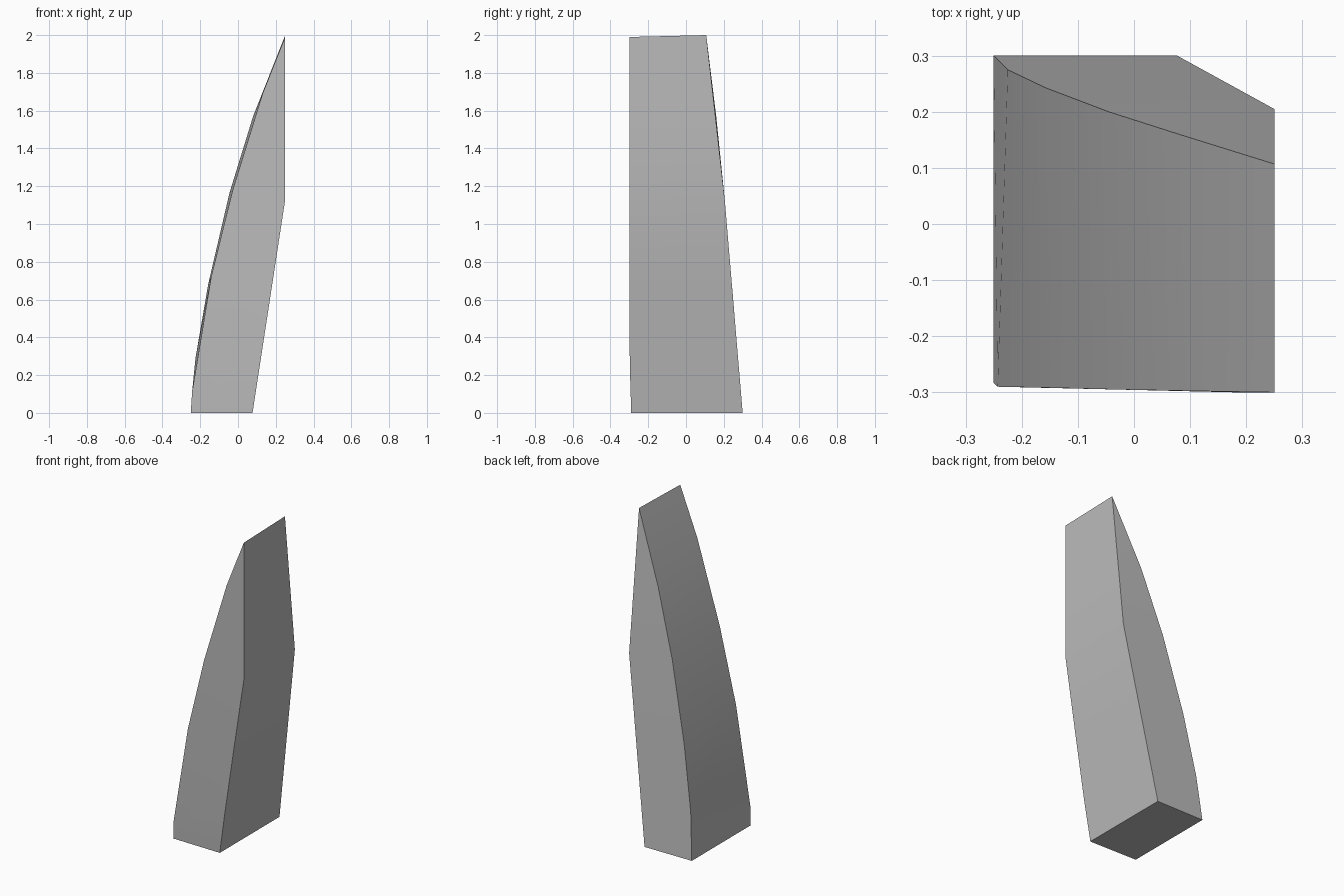
import bpy
import bmesh

cube = bpy.data.objects.get("Cube")
if cube:
    bpy.data.objects.remove(cube, do_unlink=True)

# Single grey material
grey = bpy.data.materials.new("mid grey")
grey.use_nodes = True
colour = (0.5, 0.5, 0.5, 1.0)
grey.diffuse_color = colour
grey.node_tree.nodes["Principled BSDF"].inputs["Base Color"].default_value = colour

# Curved leading edge, front and back, from foot to tip
front_curve = [(-.25, -.283, 0), (-.243, -.29, .11), (-.142, -.292, .72),
               (-.028, -.295, 1.18), (.13, -.298, 1.69), (.25, -.30, 1.99)]
back_curve = [(-.25, .30, 0), (-.225, .275, .29), (-.158, .243, .68),
              (-.045, .20, 1.165), (.08, .16, 1.57), (.25, .107, 2)]
KINK = 1.13
heights = [0, .25, .68, KINK, 1.6]


def trailing_edge(z):
    """Straight leaning edge that turns vertical at the kink."""
    x = .077 + .173 * min(z / KINK, 1)
    back_y = .30 - .095 * z / KINK if z < KINK else .205 - .098 * (z - KINK) / .87
    return (x, max(-.30, -.29 - .03 * z), z), (x, back_y, z)


# Cross-sections bridged up to a sharp tip
bm = bmesh.new()
rings = []
for front, back, z in zip(front_curve, back_curve, heights):
    front_right, back_right = trailing_edge(z)
    rings.append([bm.verts.new(p) for p in (front, front_right, back_right, back)])
tip_front, tip_back = bm.verts.new(front_curve[-1]), bm.verts.new(back_curve[-1])
rings.append([tip_front, tip_front, tip_back, tip_back])

bm.faces.new(rings[0][::-1])
for low, high in zip(rings, rings[1:]):
    for i in range(4):
        j = (i + 1) % 4
        corners = dict.fromkeys((low[i], low[j], high[j], high[i]))
        bm.faces.new(list(corners))
bmesh.ops.recalc_face_normals(bm, faces=bm.faces)

mesh = bpy.data.meshes.new("curved_blade")
bm.to_mesh(mesh)
bm.free()
mesh.materials.append(grey)
blade = bpy.data.objects.new("curved_blade", mesh)
bpy.context.collection.objects.link(blade)

# Smooth curve, crisp corners
bpy.ops.object.select_all(action='DESELECT')
blade.select_set(True)
bpy.context.view_layer.objects.active = blade
bpy.ops.object.shade_smooth_by_angle(angle=.5)
